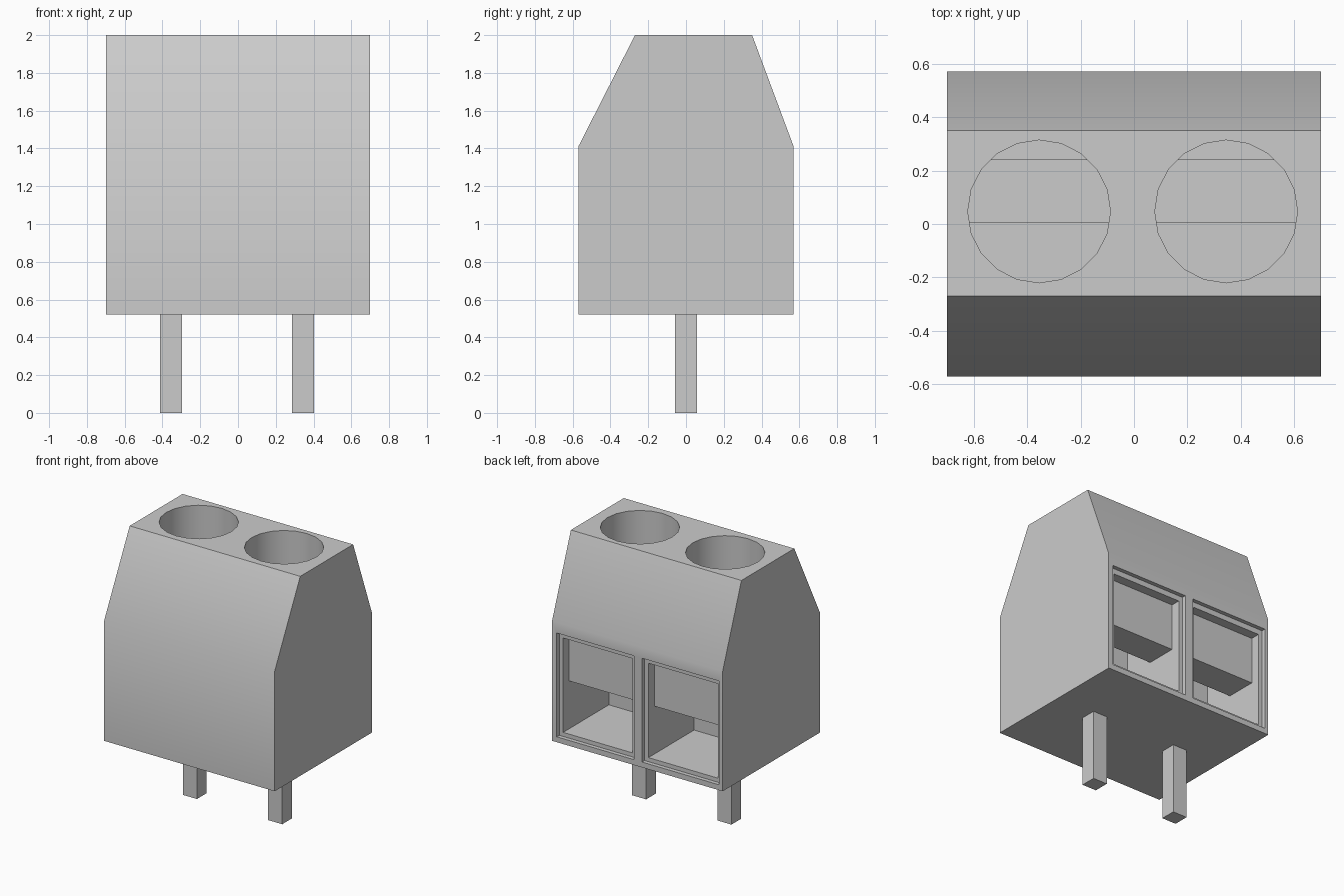
import bpy
import bmesh
import math
from mathutils import Matrix

cube = bpy.data.objects.get("Cube")
if cube:
    bpy.data.objects.remove(cube, do_unlink=True)

grey = bpy.data.materials.new("light grey plastic")
grey.use_nodes = True
grey.diffuse_color = (0.6, 0.6, 0.6, 1)
grey.node_tree.nodes["Principled BSDF"].inputs["Base Color"].default_value = (0.6, 0.6, 0.6, 1)


def finish(bm, name):
    bmesh.ops.recalc_face_normals(bm, faces=bm.faces)
    mesh = bpy.data.meshes.new(name)
    bm.to_mesh(mesh)
    bm.free()
    mesh.materials.append(grey)
    obj = bpy.data.objects.new(name, mesh)
    bpy.context.collection.objects.link(obj)
    return obj


def prism(name, profile, x0, x1):
    """Extrude a (y, z) outline along x."""
    bm = bmesh.new()
    face = bm.faces.new([bm.verts.new((x0, y, z)) for y, z in profile])
    out = bmesh.ops.extrude_face_region(bm, geom=[face])
    moved = [v for v in out["geom"] if isinstance(v, bmesh.types.BMVert)]
    bmesh.ops.translate(bm, vec=(x1 - x0, 0, 0), verts=moved)
    return finish(bm, name)


def box(name, x0, x1, y0, y1, z0, z1):
    return prism(name, [(y0, z0), (y1, z0), (y1, z1), (y0, z1)], x0, x1)


def cylinder(name, x, y, z0, z1, radius):
    bm = bmesh.new()
    place = Matrix.Translation((x, y, (z0 + z1) / 2)) @ Matrix.Rotation(math.pi / 2, 4, "Z")
    bmesh.ops.create_cone(bm, cap_ends=True, segments=20, radius1=radius,
                          radius2=radius, depth=z1 - z0, matrix=place)
    return finish(bm, name)


def select(obj):
    bpy.ops.object.select_all(action="DESELECT")
    obj.select_set(True)
    bpy.context.view_layer.objects.active = obj


def cut(target, cutter):
    cutter.hide_render = True
    mod = target.modifiers.new("cut", "BOOLEAN")
    mod.operation = "DIFFERENCE"
    mod.solver = "EXACT"
    mod.object = cutter
    select(target)
    bpy.ops.object.modifier_apply(modifier=mod.name)
    bpy.data.objects.remove(cutter, do_unlink=True)


# Housing with sloped shoulders
housing = prism("housing", [(-0.57, 0.52), (0.57, 0.52), (0.57, 1.41),
                            (0.35, 2), (-0.27, 2), (-0.57, 1.41)], -0.7, 0.7)

# Wire chamber outline: floor, clamp shaft, and a block hanging behind the opening
chamber = [(0.7, 0.59), (0.005, 0.59), (0.005, 1.29), (0.24, 1.29),
           (0.24, 0.945), (0.47, 0.945), (0.47, 1.29), (0.7, 1.29)]

for side, x in (("left", 0.345), ("right", -0.355)):
    # Stepped wire opening at the back, joined to the screw hole above
    cut(housing, box("recess_cutter", x - 0.317, x + 0.317, 0.54, 0.8, 0.56, 1.33))
    cut(housing, prism("chamber_cutter", chamber, x - 0.285, x + 0.285))
    cut(housing, cylinder("screw_hole_cutter", x, 0.047, 1.26, 2.2, 0.267))
    # Solder pin
    box(side + "_pin", x - 0.058, x + 0.058, -0.057, 0.057, 0, 0.53)

# Soft shoulders, crisp corners
select(housing)
bpy.ops.object.shade_smooth_by_angle(angle=math.radians(30))
